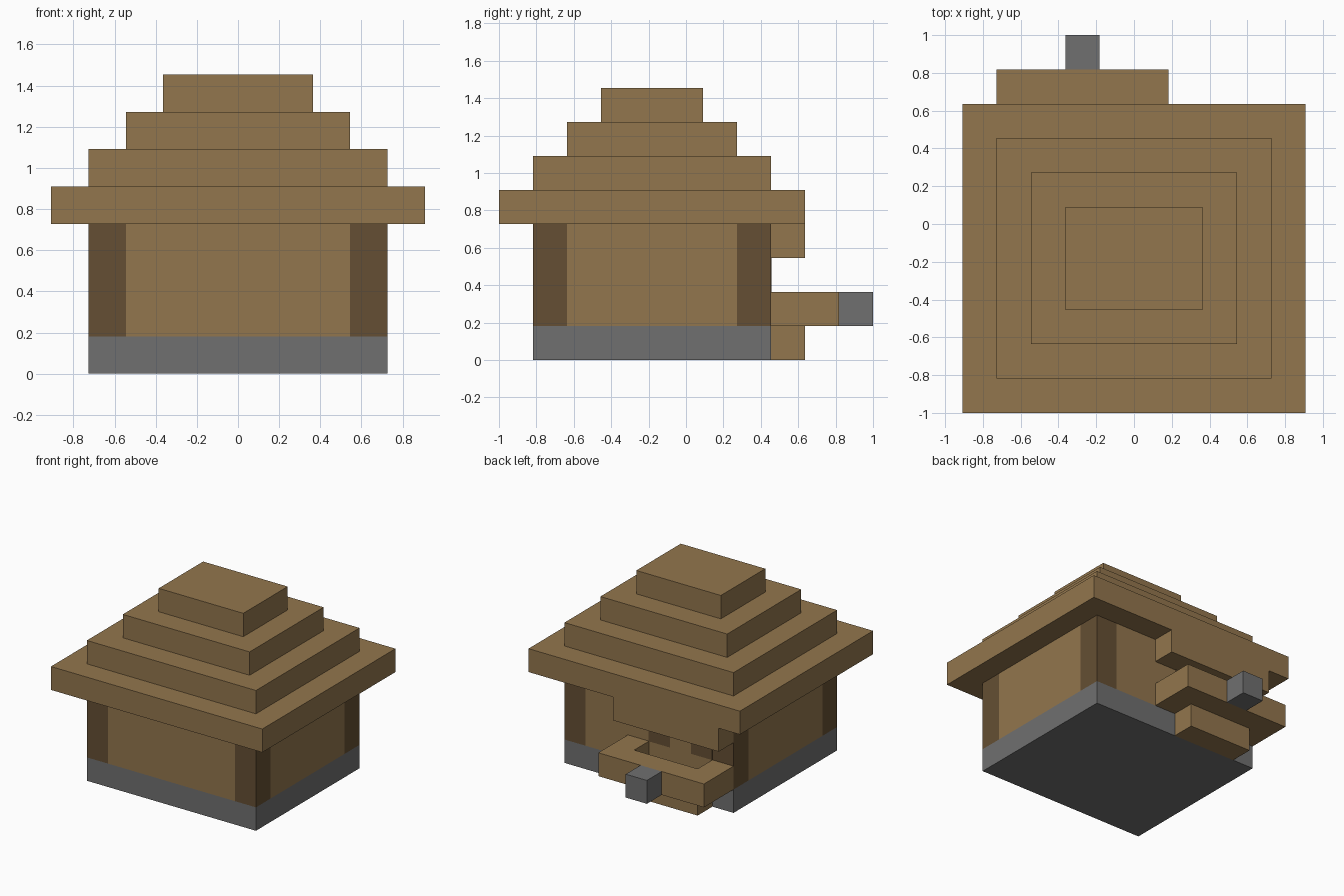
import bpy
import bmesh
from mathutils import Vector

U = 2 / 11  # edge of one building block

default = bpy.data.objects.get("Cube")
if default:
    bpy.data.objects.remove(default, do_unlink=True)


def material(name, rgb):
    mat = bpy.data.materials.new(name)
    mat.use_nodes = True
    mat.diffuse_color = (*rgb, 1)
    bsdf = mat.node_tree.nodes["Principled BSDF"]
    bsdf.inputs["Base Color"].default_value = (*rgb, 1)
    bsdf.inputs["Roughness"].default_value = 0.9
    return mat


WOOD = material("light_wood", (0.29, 0.182, 0.075))
LOG = material("dark_log", (0.13, 0.078, 0.033))
STONE = material("grey_stone", (0.16, 0.16, 0.16))


def blocks(name, mat, *spans):
    """One object made of boxes, each given as x, y and z spans in blocks."""
    bm = bmesh.new()
    for span in spans:
        lo = Vector([s[0] for s in span]) * U
        hi = Vector([s[1] for s in span]) * U
        for v in bmesh.ops.create_cube(bm, size=1)["verts"]:
            v.co = (lo + hi) / 2 + v.co * (hi - lo)
    mesh = bpy.data.meshes.new(name)
    bm.to_mesh(mesh)
    bm.free()
    mesh.materials.append(mat)
    obj = bpy.data.objects.new(name, mesh)
    bpy.context.collection.objects.link(obj)
    return obj


# Foundation slab
blocks("foundation", STONE, ((-4, 4), (-4.5, 2.5), (0, 1)))

# Corner posts
for side, x in (("right", -4), ("left", 3)):
    for end, y in (("front", -4.5), ("back", 1.5)):
        blocks(f"{end}_{side}_post", LOG, ((x, x + 1), (y, y + 1), (1, 4)))

# Wall panels between the posts
for name, y in (("front_wall", -4.5), ("back_wall", 1.5)):
    blocks(name, WOOD, ((-3, 3), (y, y + 1), (1, 4)))
for name, x in (("right_wall", -4), ("left_wall", 3)):
    blocks(name, WOOD, ((x, x + 1), (-3.5, 1.5), (1, 4)))

# Stepped roof, each tier one block further in
for i in range(4):
    blocks(f"roof_tier_{i + 1}", WOOD,
           ((i - 5, 5 - i), (i - 5.5, 3.5 - i), (4 + i, 5 + i)))

# Lintel, U-shaped ledge, step and stone knob on the back
blocks("back_lintel", WOOD, ((-4, 1), (2.5, 3.5), (3, 4)))
blocks("back_ledge", WOOD,
       ((-4, 1), (3.5, 4.5), (1, 2)),
       ((-4, -3), (2.5, 3.5), (1, 2)),
       ((0, 1), (2.5, 3.5), (1, 2)))
blocks("back_step", WOOD, ((-3, 0), (2.5, 3.5), (0, 1)))
blocks("stone_knob", STONE, ((-2, -1), (4.5, 5.5), (1, 2)))

# Dark panels on the back wall, either side of the knob
for name, x in (("right_dark_panel", -3), ("left_dark_panel", -1)):
    blocks(name, LOG, ((x, x + 1), (2.5, 2.52), (2, 3)))
